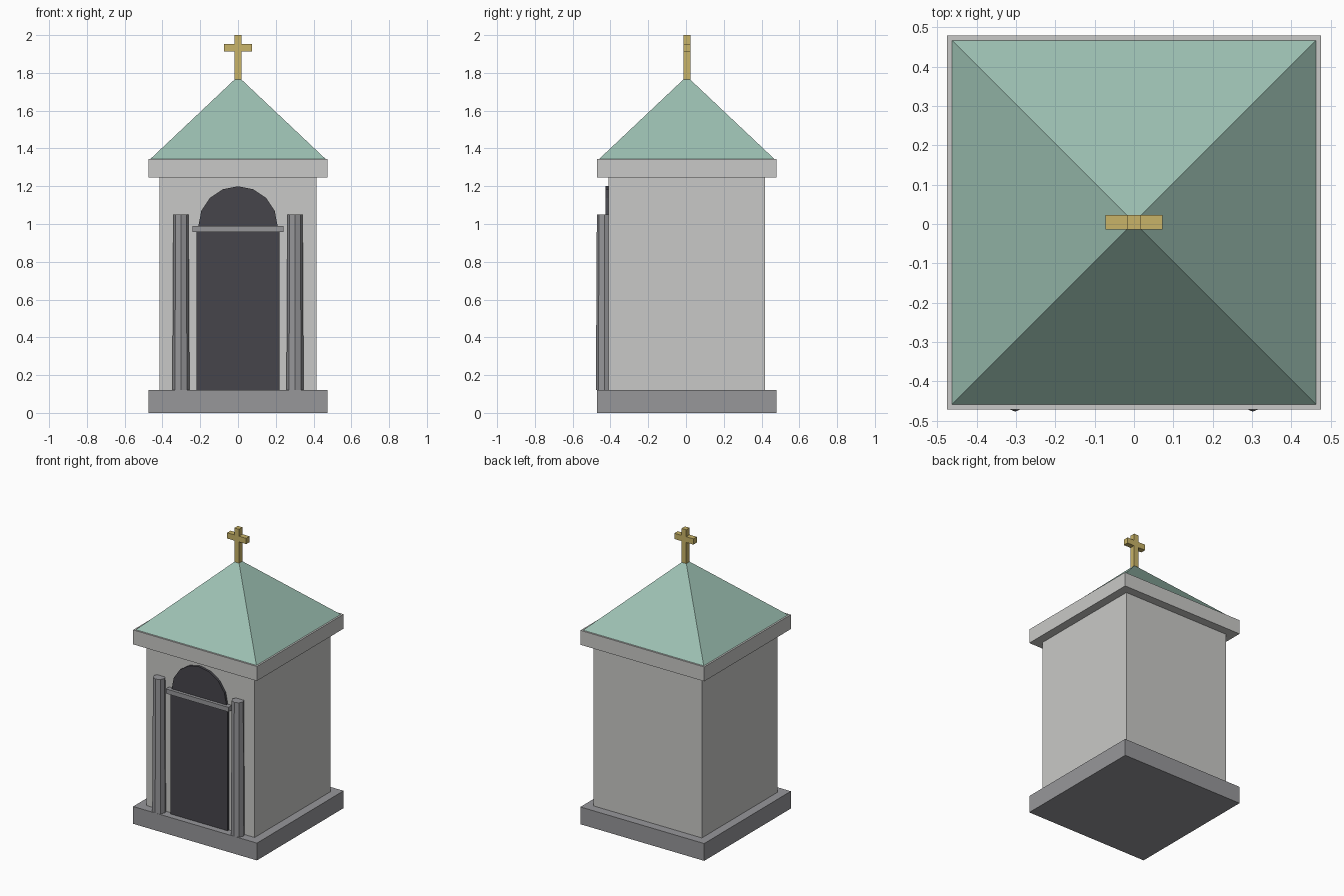
import bpy
import bmesh
from math import pi, cos, sin, sqrt
from mathutils import Matrix

if "Cube" in bpy.data.objects:
    bpy.data.objects.remove(bpy.data.objects["Cube"], do_unlink=True)

CY = 0.004  # depth centre of the building; the columns stand slightly proud


def material(name, rgb):
    m = bpy.data.materials.new(name)
    m.use_nodes = True
    color = (*rgb, 1)
    m.diffuse_color = color
    m.node_tree.nodes["Principled BSDF"].inputs["Base Color"].default_value = color
    return m


plaster = material("pale plaster", (0.584, 0.584, 0.571))
stone = material("grey stone", (0.309, 0.309, 0.323))
dark = material("dark door", (0.061, 0.060, 0.071))
copper = material("green copper", (0.332, 0.525, 0.444))
gold = material("gold", (0.578, 0.451, 0.138))


def finish(name, bm, mat):
    bmesh.ops.recalc_face_normals(bm, faces=bm.faces)
    mesh = bpy.data.meshes.new(name)
    bm.to_mesh(mesh)
    bm.free()
    mesh.materials.append(mat)
    obj = bpy.data.objects.new(name, mesh)
    bpy.context.collection.objects.link(obj)
    return obj


def box(name, half_x, y0, y1, z0, z1, mat):
    bm = bmesh.new()
    place = Matrix.Translation((0, (y0 + y1) / 2, (z0 + z1) / 2))
    size = Matrix.Diagonal((2 * half_x, y1 - y0, z1 - z0, 1))
    bmesh.ops.create_cube(bm, size=1, matrix=place @ size)
    return finish(name, bm, mat)


def cone(name, sides, r0, r1, x, y, z0, z1, turn, mat):
    bm = bmesh.new()
    place = Matrix.Translation((x, y, (z0 + z1) / 2)) @ Matrix.Rotation(turn, 4, "Z")
    bmesh.ops.create_cone(bm, cap_ends=True, segments=sides, radius1=r0,
                          radius2=r1, depth=z1 - z0, matrix=place)
    return finish(name, bm, mat)


# Building: plinth, walls, cornice and pyramid roof
box("plinth", 0.475, CY - 0.475, CY + 0.475, 0, 0.12, stone)
box("walls", 0.415, CY - 0.415, CY + 0.415, 0.12, 1.245, plaster)
box("cornice", 0.475, CY - 0.475, CY + 0.475, 1.245, 1.345, plaster)
cone("roof", 4, 0.463 * sqrt(2), 0, 0, CY, 1.345, 1.782, pi / 4, copper)

# Cross on the roof
box("cross_post", 0.018, CY - 0.018, CY + 0.019, 1.765, 2.0, gold)
box("cross_bar", 0.073, CY - 0.018, CY + 0.019, 1.912, 1.952, gold)

# Door and the arched panel above it
box("door", 0.22, -0.427, -0.40, 0.12, 0.97, dark)
bm = bmesh.new()
ring = [bm.verts.new((0.21 * cos(i * pi / 8), -0.427, 0.99 + 0.21 * sin(i * pi / 8)))
        for i in range(9)]
ring += [bm.verts.new((x, -0.427, 0.97)) for x in (-0.21, 0.21)]
face = bm.faces.new(ring)
ext = bmesh.ops.extrude_face_region(bm, geom=[face])
moved = [v for v in ext["geom"] if isinstance(v, bmesh.types.BMVert)]
bmesh.ops.translate(bm, verts=moved, vec=(0, 0.027, 0))
# keep both caps so the panel is closed
if not face.is_valid or len(bm.faces) < 13:
    bm.faces.new(ring)
finish("door_arch", bm, dark)
box("door_lintel", 0.24, -0.448, -0.40, 0.958, 0.99, stone)

# Tapered columns beside the door
for side, x in (("left", 0.302), ("right", -0.302)):
    cone(side + "_column", 8, 0.045, 0.04, x, -0.432, 0.12, 1.05, 0, stone)
